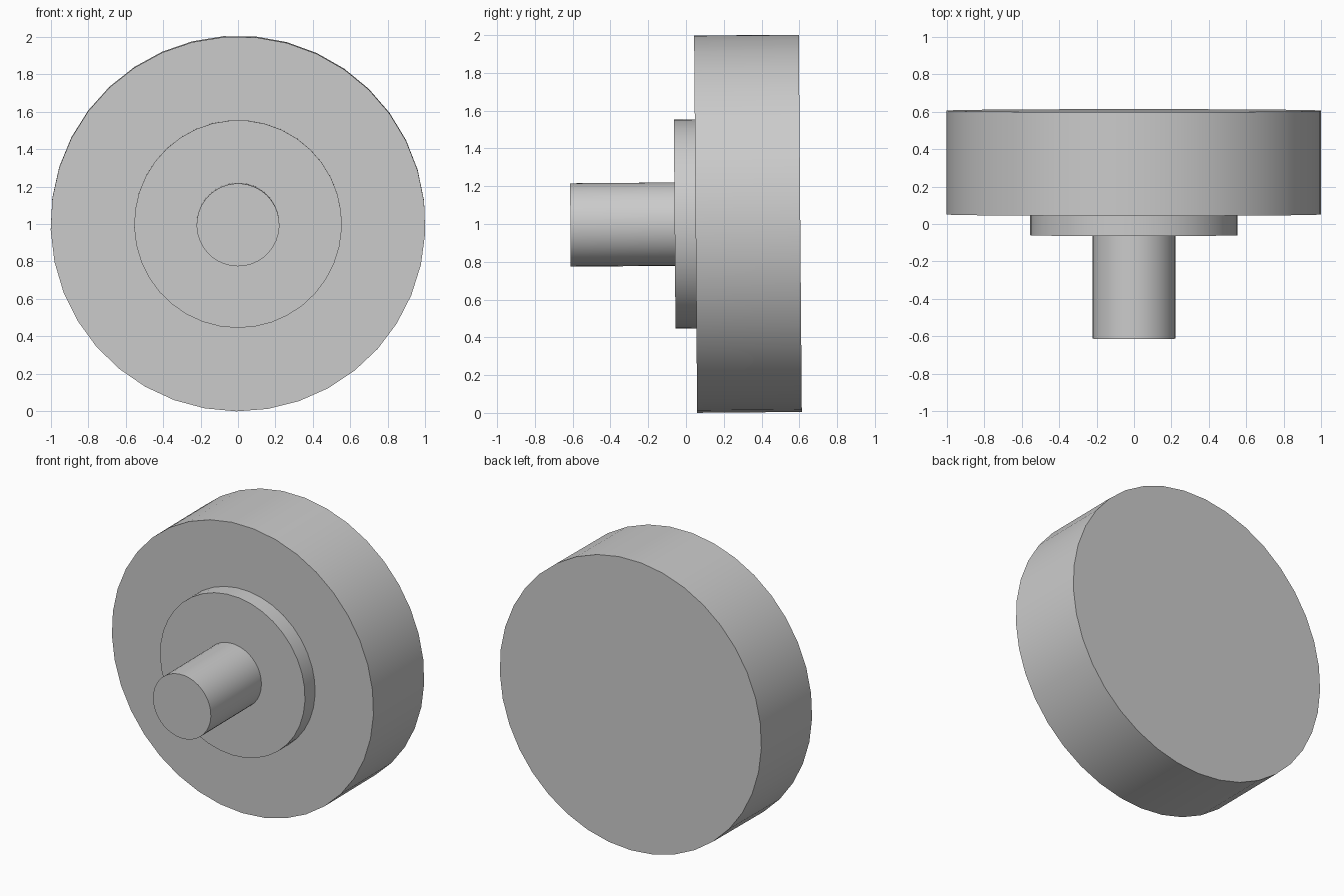
import bpy, bmesh
from math import sin, cos, pi, radians
from mathutils import Matrix

cube = bpy.data.objects.get("Cube")
if cube:
    bpy.data.objects.remove(cube, do_unlink=True)

SIDES = 37
PHASE = radians(-90.5)   # first corner sits near the bottom
TILT = 0.008             # slight lean of the whole axle towards the front

grey = bpy.data.materials.new("plain grey")
grey.use_nodes = True
grey.diffuse_color = (0.6, 0.6, 0.6, 1)
grey.node_tree.nodes["Principled BSDF"].inputs["Base Color"].default_value = (0.6, 0.6, 0.6, 1)

# Places the axle: local z runs towards the front
place = Matrix.Translation((0, 0, 1)) @ Matrix.Rotation(pi / 2 + TILT, 4, 'X')


def disc(name, radius, front, back):
    """Solid round part between two depths along the axle."""
    bm = bmesh.new()
    ring = []
    for i in range(SIDES):
        a = PHASE + 2 * pi * i / SIDES
        ring.append(bm.verts.new((radius * cos(a), radius * sin(a), -back)))
    base = bm.faces.new(ring)
    grown = bmesh.ops.extrude_face_region(bm, geom=[base], use_keep_orig=True)
    top = [v for v in grown["geom"] if isinstance(v, bmesh.types.BMVert)]
    bmesh.ops.translate(bm, verts=top, vec=(0, 0, back - front))
    bmesh.ops.recalc_face_normals(bm, faces=bm.faces)
    bm.transform(place)
    mesh = bpy.data.meshes.new(name)
    bm.to_mesh(mesh)
    bm.free()
    mesh.materials.append(grey)
    obj = bpy.data.objects.new(name, mesh)
    bpy.context.collection.objects.link(obj)
    bpy.ops.object.select_all(action='DESELECT')
    obj.select_set(True)
    bpy.context.view_layer.objects.active = obj
    bpy.ops.object.shade_smooth_by_angle(angle=radians(30))


# Wheel, flange and shaft stacked along the axle
disc("wheel", 1.0, 0.051, 0.605)
disc("flange", 0.554, -0.06, 0.051)
disc("shaft", 0.221, -0.612, -0.06)
